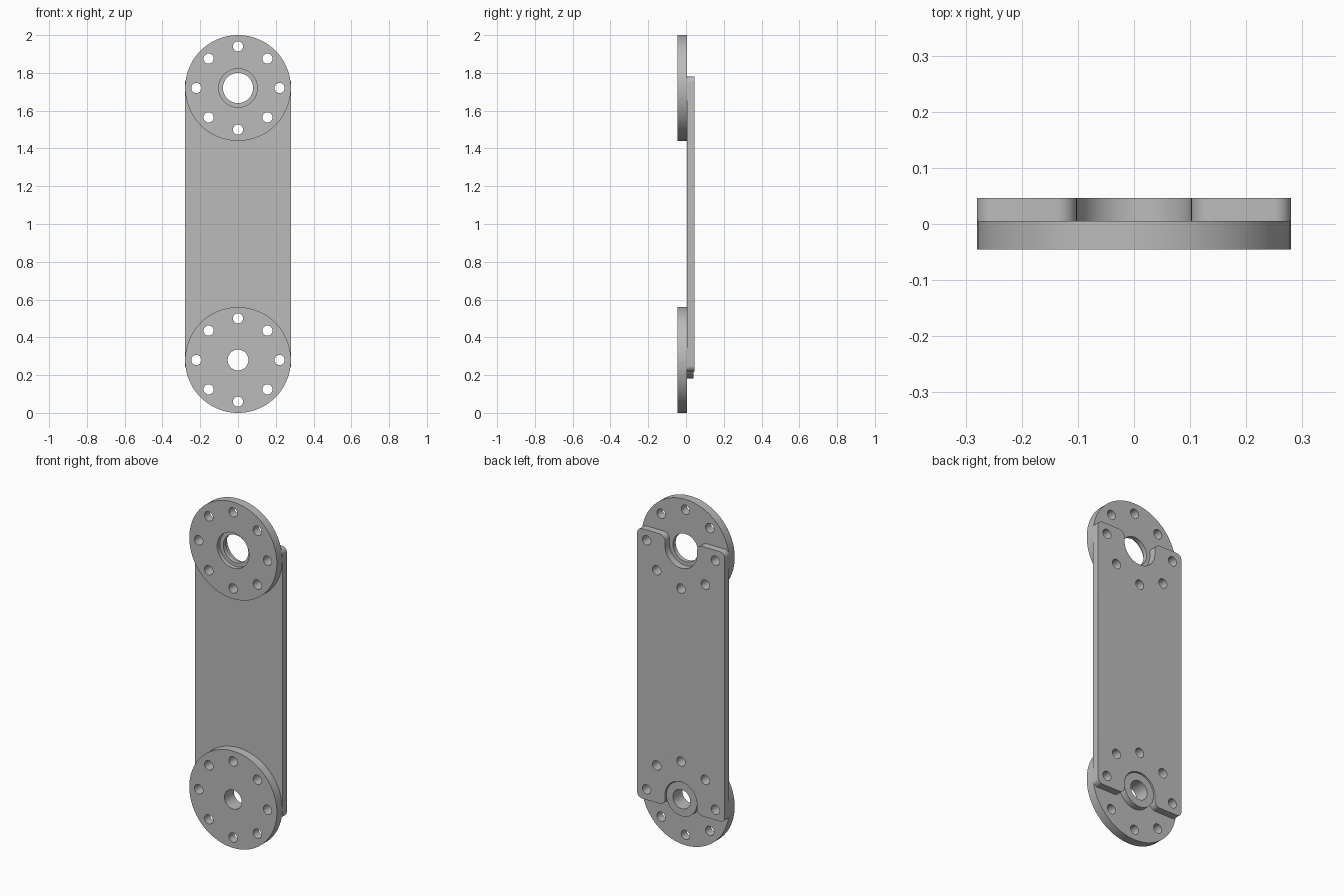
import bpy, bmesh, math

if "Cube" in bpy.data.objects:
    bpy.data.objects.remove(bpy.data.objects["Cube"])

TOP, BOTTOM = 1.72, 0.28          # heights of the two hub centres
FRONT, JOINT, BACK = -0.045, 0.005, 0.046

grey = bpy.data.materials.new("light grey")
grey.diffuse_color = (0.5, 0.5, 0.5, 1)
grey.use_nodes = True
grey.node_tree.nodes["Principled BSDF"].inputs["Base Color"].default_value = grey.diffuse_color


def arc(cx, cz, r, a0, a1, n):
    """Points along an arc, angles in degrees."""
    angles = [math.radians(a0 + (a1 - a0) * i / n) for i in range(n + 1)]
    return [(cx + r * math.cos(a), cz + r * math.sin(a)) for a in angles]


def circle(cx, cz, r, n):
    return arc(cx, cz, r, 0, 360, n)[:-1]


def bolt_circle(cz):
    """Eight small bolt holes around a hub centre."""
    return [circle(0.22 * math.cos(i * math.pi / 4),
                   cz + 0.22 * math.sin(i * math.pi / 4), 0.027, 24) for i in range(8)]


def slab(name, loops, y0, y1):
    """Extrude an outline with holes from y0 to y1."""
    curve = bpy.data.curves.new(name, 'CURVE')
    curve.dimensions = '2D'
    curve.fill_mode = 'BOTH'
    curve.extrude = (y1 - y0) / 2
    for pts in loops:
        s = curve.splines.new('POLY')
        s.points.add(len(pts) - 1)
        for p, (x, z) in zip(s.points, pts):
            p.co = (x, z, 0, 1)
        s.use_cyclic_u = True
    tmp = bpy.data.objects.new(name + "_outline", curve)
    bpy.context.collection.objects.link(tmp)
    mesh = bpy.data.meshes.new_from_object(
        tmp.evaluated_get(bpy.context.evaluated_depsgraph_get()))
    bpy.data.objects.remove(tmp)
    # stand the slab upright and weld its caps to its walls
    bm = bmesh.new()
    bm.from_mesh(mesh)
    for v in bm.verts:
        v.co = (v.co.x, (y0 + y1) / 2 - v.co.z, v.co.y)
    bmesh.ops.remove_doubles(bm, verts=bm.verts, dist=1e-5)
    bmesh.ops.recalc_face_normals(bm, faces=bm.faces)
    bm.to_mesh(mesh)
    bm.free()
    mesh.materials.clear()
    mesh.materials.append(grey)
    mesh.name = name
    obj = bpy.data.objects.new(name, mesh)
    bpy.context.collection.objects.link(obj)
    return obj


def smooth(obj):
    bpy.ops.object.select_all(action='DESELECT')
    obj.select_set(True)
    bpy.context.view_layer.objects.active = obj
    bpy.ops.object.shade_smooth_by_angle(angle=math.radians(30))


# Link plate: rounded corners and a flared round notch at each end
quarter = (arc(0, TOP, 0.102, -90, 0, 16)
           + arc(0.137, 1.745, 0.035, 180, 90, 8)
           + arc(0.25, 1.75, 0.03, 90, 0, 8))
half = quarter + [(x, 2 - z) for x, z in reversed(quarter)]
outline = half + [(-x, z) for x, z in reversed(half)][1:-1]
plate_holes = [h for cz, s in ((TOP, 1), (BOTTOM, -1)) for h in bolt_circle(cz)
               if (sum(z for x, z in h) / len(h) - cz) * s < 0.05]
plate = slab("link_plate", [outline] + plate_holes, JOINT, BACK)

# End discs
upper = slab("upper_disc", [circle(0, TOP, 0.28, 96), circle(0, TOP, 0.08, 48)]
             + bolt_circle(TOP), FRONT, JOINT)
lower = slab("lower_disc", [circle(0, BOTTOM, 0.28, 96), circle(0, BOTTOM, 0.055, 48)]
             + bolt_circle(BOTTOM), FRONT, JOINT)

# Raised boss behind the lower disc
boss = slab("lower_boss", [circle(0, BOTTOM, 0.098, 64), circle(0, BOTTOM, 0.055, 48)],
            JOINT, 0.04)

# Counterbore in the front of the upper disc
cutter = slab("counterbore_cutter", [circle(0, TOP, 0.102, 64)], FRONT - 0.05, FRONT + 0.025)
cutter.hide_render = True
mod = upper.modifiers.new("counterbore", 'BOOLEAN')
mod.operation = 'DIFFERENCE'
mod.solver = 'EXACT'
mod.object = cutter
bpy.context.view_layer.objects.active = upper
bpy.ops.object.modifier_apply(modifier=mod.name)
bpy.data.objects.remove(cutter)

for part in (plate, upper, lower, boss):
    smooth(part)
